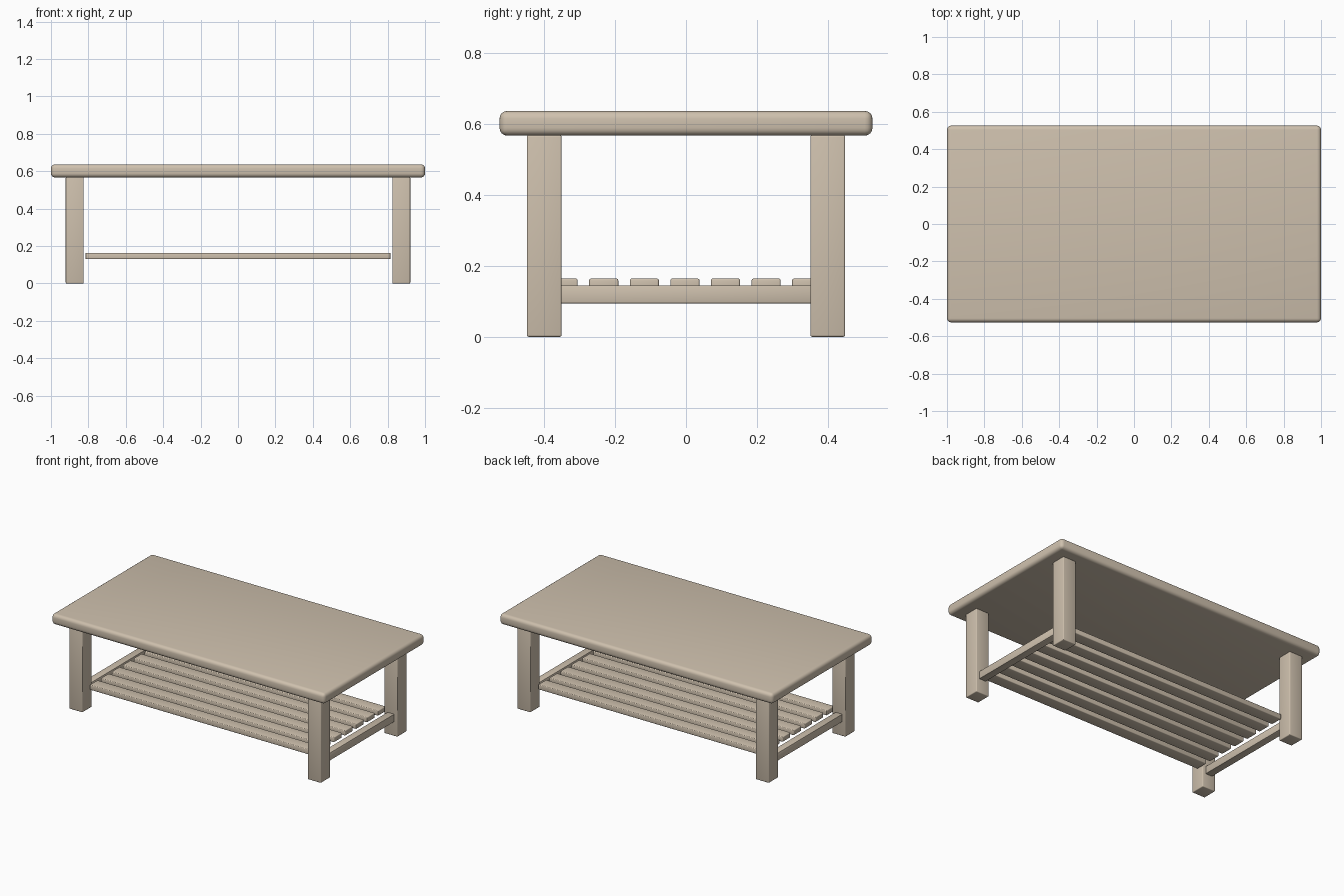
import bpy

if "Cube" in bpy.data.objects:
    bpy.data.objects.remove(bpy.data.objects["Cube"], do_unlink=True)

# Pale wood used for every part
wood = bpy.data.materials.new("pale_wood")
wood.use_nodes = True
colour = (0.62, 0.53, 0.42, 1)
wood.diffuse_color = colour
wood.node_tree.nodes["Principled BSDF"].inputs["Base Color"].default_value = colour


def board(name, low, high, radius, segments=3):
    """Rounded box between two opposite corners."""
    centre = [(a + b) / 2 for a, b in zip(low, high)]
    bpy.ops.mesh.primitive_cube_add(size=1, location=centre)
    ob = bpy.context.object
    ob.name = name
    ob.scale = [b - a for a, b in zip(low, high)]
    bpy.ops.object.transform_apply(location=False, rotation=False, scale=True)
    bevel = ob.modifiers.new("rounded_edges", "BEVEL")
    bevel.width = radius
    bevel.segments = segments
    bpy.ops.object.modifier_apply(modifier=bevel.name)
    bpy.ops.object.shade_smooth_by_angle()
    ob.data.materials.append(wood)
    return ob


# Table top
board("table_top", (-1, -0.526, 0.567), (1, 0.526, 0.637), 0.022, 4)

# Four legs, and a rail joining each end pair
for sx, side in ((-1, "right"), (1, "left")):
    for sy, end in ((-1, "front"), (1, "back")):
        x, y = sx * 0.873, sy * 0.4
        board(f"{end}_{side}_leg", (x - 0.048, y - 0.049, 0),
              (x + 0.048, y + 0.049, 0.568), 0.005)
    x = sx * 0.873
    board(f"{side}_rail", (x - 0.025, -0.355, 0.094), (x + 0.025, 0.355, 0.145), 0.003, 2)

# Shelf slats
for i in range(7):
    y = (i - 3) * 0.1145 - 0.003
    board(f"shelf_slat_{i + 1}", (-0.815, y - 0.041, 0.13), (0.815, y + 0.041, 0.164), 0.005)
